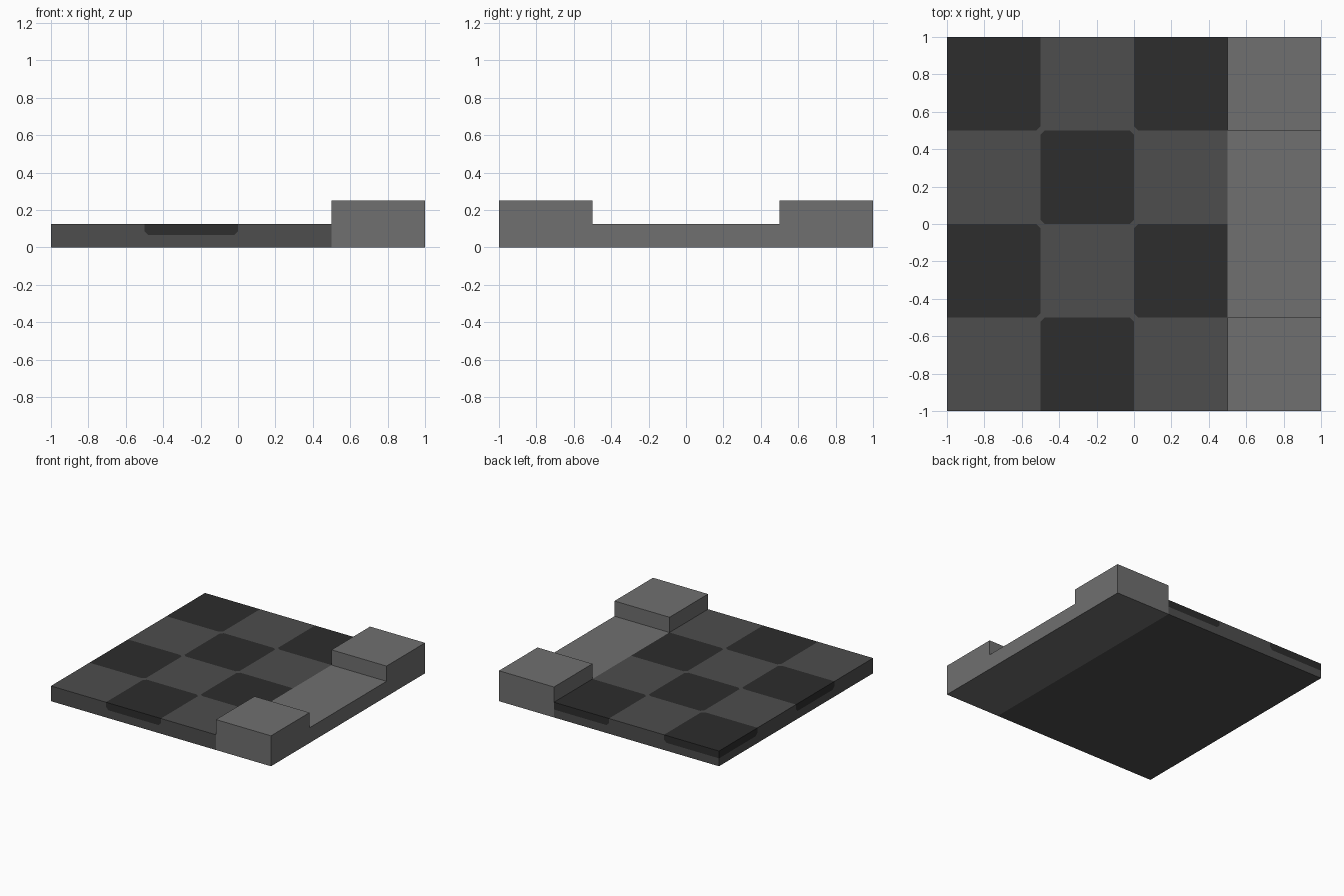
import bpy, bmesh
from mathutils import Vector

if "Cube" in bpy.data.objects:
    bpy.data.objects.remove(bpy.data.objects["Cube"])

BASE_H, POST_H, EDGE = 0.125, 0.25, 0.5   # slab height, block height, slab/kerb line
BAND_Z = 0.065                            # how far dark tiles wrap down the sides
CUT = 0.022                               # clipped tile corners


def material(name, v):
    m = bpy.data.materials.new(name)
    m.diffuse_color = (v, v, v, 1)
    m.use_nodes = True
    m.node_tree.nodes["Principled BSDF"].inputs["Base Color"].default_value = m.diffuse_color
    return m


def make_object(name, bm, mats):
    bmesh.ops.recalc_face_normals(bm, faces=bm.faces[:])
    mesh = bpy.data.meshes.new(name)
    bm.to_mesh(mesh)
    bm.free()
    for m in mats:
        mesh.materials.append(m)
    ob = bpy.data.objects.new(name, mesh)
    bpy.context.collection.objects.link(ob)
    return ob


def bisect(bm, faces, co, no):
    geom = set(faces)
    for f in faces:
        geom.update(f.edges)
        geom.update(f.verts)
    bmesh.ops.bisect_plane(bm, geom=list(geom), dist=1e-5, plane_co=co, plane_no=no)


mid_grey = material("mid_grey", 0.075)
dark_grey = material("dark_grey", 0.026)
light_grey = material("light_grey", 0.162)

# Checkered floor slab, cut into tiles
bm = bmesh.new()
bmesh.ops.create_cube(bm, size=1)
for v in bm.verts:
    v.co = Vector((-1 if v.co.x < 0 else EDGE, -1 if v.co.y < 0 else 1,
                   0 if v.co.z < 0 else BASE_H))
for x in (-0.5, 0.0):
    bisect(bm, bm.faces[:], (x, 0, 0), (1, 0, 0))
for y in (-0.5, 0.0, 0.5):
    bisect(bm, bm.faces[:], (0, y, 0), (0, 1, 0))
bisect(bm, bm.faces[:], (0, 0, BAND_Z), (0, 0, 1))

# Alternate tiles are dark on the top and the upper part of the outer sides
corners = []
for f in bm.faces:
    c = f.calc_center_median()
    if c.z < BAND_Z or c.x > EDGE - 0.01:
        continue
    col = min(int((c.x + 1) * 2), 2)
    row = min(int((c.y + 1) * 2), 3)
    if (col + row) % 2 == 1:
        f.material_index = 1
        for v in f.verts:
            on_bounds = ((abs(v.co.x + 1) < 1e-4) + (abs(v.co.x - EDGE) < 1e-4)
                         + (abs(abs(v.co.y) - 1) < 1e-4) + (abs(v.co.z - BASE_H) < 1e-4))
            if on_bounds == 1:
                corners.append((v.co.copy(), c.copy()))

# Clip the inner corners of the dark tiles
for co, c in corners:
    d = c - co
    d = Vector([0 if abs(k) < 1e-4 else (1 if k > 0 else -1) for k in d]).normalized()
    near = [f for f in bm.faces if f.material_index == 1
            and any((v.co - co).length < 1e-4 for v in f.verts)
            and (f.calc_center_median() - co).dot(c - co) > 0.5 * (c - co).length_squared]
    bisect(bm, near, co + d * CUT * 0.7071, d)
for f in bm.faces:
    if f.calc_area() < 0.001:
        f.material_index = 0
make_object("checkered_floor", bm, [mid_grey, dark_grey])

# Kerb strip with a raised block at each end: U profile extruded along x
bm = bmesh.new()
profile = [(-1, 0), (1, 0), (1, POST_H), (0.5, POST_H), (0.5, BASE_H),
           (-0.5, BASE_H), (-0.5, POST_H), (-1, POST_H)]
face = bm.faces.new([bm.verts.new((EDGE, y, z)) for y, z in profile])
ext = bmesh.ops.extrude_face_region(bm, geom=[face], use_keep_orig=True)
bmesh.ops.translate(bm, vec=(1 - EDGE, 0, 0),
                    verts=[g for g in ext["geom"] if isinstance(g, bmesh.types.BMVert)])
make_object("kerb_with_end_blocks", bm, [light_grey])
